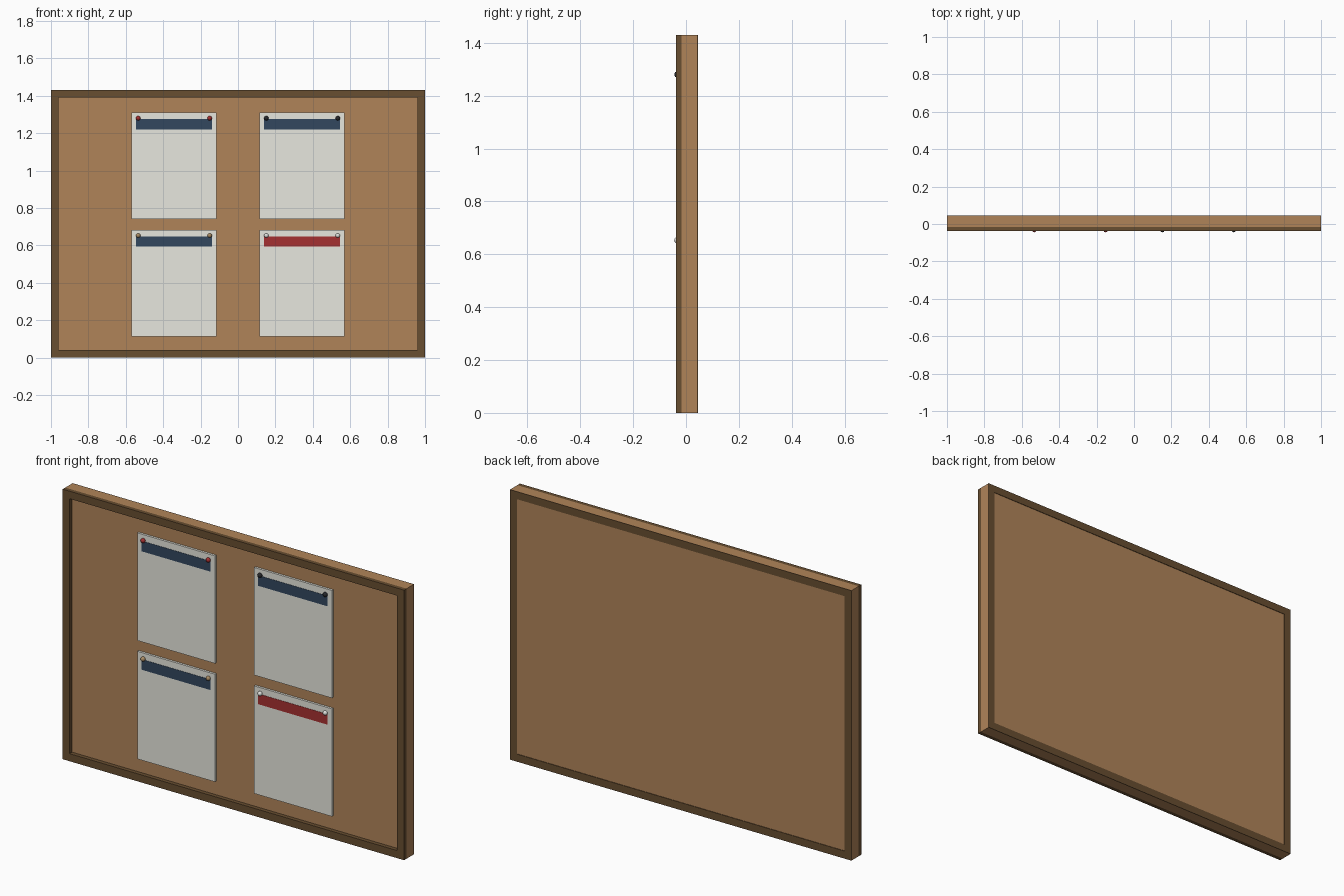
import bpy, bmesh, math

if "Cube" in bpy.data.objects:
    bpy.data.objects.remove(bpy.data.objects["Cube"])


def mat(name, rgb):
    """Flat material from an sRGB 0-255 colour."""
    m = bpy.data.materials.new(name)
    lin = [((c / 255 + 0.055) / 1.055) ** 2.4 for c in rgb]
    m.diffuse_color = (*lin, 1)
    m.use_nodes = True
    m.node_tree.nodes["Principled BSDF"].inputs["Base Color"].default_value = m.diffuse_color
    return m


CORK = mat("cork brown", (176, 132, 89))
WOOD = mat("dark wood", (104, 78, 49))
PAPER = mat("paper white", (233, 233, 224))
NAVY = mat("navy blue", (50, 71, 95))
RED = mat("red", (165, 48, 49))
BLACK = mat("pin black", (38, 40, 44))
TAN = mat("pin tan", (170, 140, 100))
WHITE = mat("pin white", (225, 225, 222))


def add_object(name, bm, material):
    me = bpy.data.meshes.new(name)
    bm.to_mesh(me)
    bm.free()
    me.materials.append(material)
    ob = bpy.data.objects.new(name, me)
    bpy.context.collection.objects.link(ob)
    return ob


def box(name, x, y, z, material):
    """Box from (min, max) ranges on each axis."""
    bm = bmesh.new()
    bmesh.ops.create_cube(bm, size=1)
    for v in bm.verts:
        v.co = [r[0] if c < 0 else r[1] for c, r in zip(v.co, (x, y, z))]
    return add_object(name, bm, material)


def pin(name, x, z, material):
    bm = bmesh.new()
    bmesh.ops.create_uvsphere(bm, u_segments=16, v_segments=10, radius=0.012)
    bmesh.ops.translate(bm, verts=bm.verts, vec=(x, -0.0325, z))
    for f in bm.faces:
        f.smooth = True
    return add_object(name, bm, material)


H, W = 1.43, 0.04              # board height, frame bar width
FRONT, CORE, BACK = -0.0385, -0.017, 0.0445

# Cork core, open to view at the outer edges
box("cork_board", (-1, 1), (CORE, BACK - 0.003), (0, H), CORK)

# Raised frame in front and thin border behind: posts and rails
for side, y in (("front", (FRONT, CORE)), ("back", (BACK - 0.003, BACK))):
    box(side + "_left_post", (-1, -1 + W), y, (0, H), WOOD)
    box(side + "_right_post", (1 - W, 1), y, (0, H), WOOD)
    box(side + "_bottom_rail", (-1 + W, 1 - W), y, (0, W), WOOD)
    box(side + "_top_rail", (-1 + W, 1 - W), y, (H - W, H), WOOD)

# Notices: sheet, heading band and two pins each
notices = (
    ("top_left", -0.3425, 1.31, NAVY, RED),
    ("top_right", 0.3425, 1.31, NAVY, BLACK),
    ("bottom_left", -0.3425, 0.683, NAVY, TAN),
    ("bottom_right", 0.3425, 0.683, RED, WHITE),
)
for name, x, top, band, pin_colour in notices:
    box(name + "_notice", (x - 0.2275, x + 0.2275), (-0.029, CORE),
        (top - 0.57, top), PAPER)
    box(name + "_heading", (x - 0.2025, x + 0.2025), (-0.0305, -0.029),
        (top - 0.09, top - 0.035), band)
    for s, tag in ((-1, "left"), (1, "right")):
        pin(f"{name}_pin_{tag}", x + s * 0.191, top - 0.03, pin_colour)
